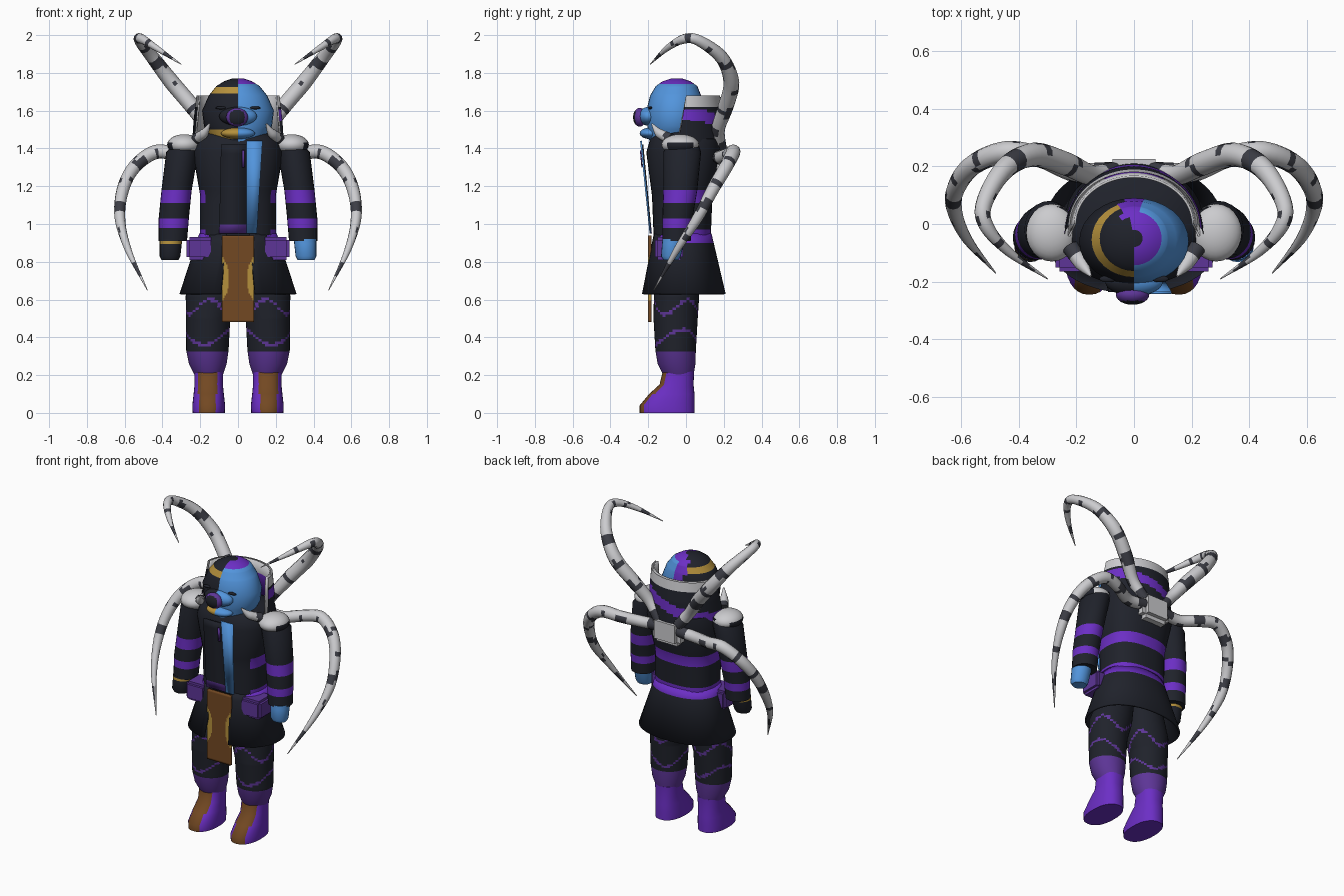
import bpy, bmesh
from math import sin, cos, pi, atan2, copysign, hypot
from mathutils import Vector, Quaternion

if "Cube" in bpy.data.objects:
    bpy.data.objects.remove(bpy.data.objects["Cube"])

COLOURS = {
    "dark_cloth": (.014, .016, .024), "bright_purple": (.15, .028, .56),
    "dull_purple": (.11, .036, .31), "sky_blue": (.085, .3, .72),
    "bone_grey": (.6, .6, .62), "charcoal": (.045, .047, .06),
    "brown_leather": (.17, .065, .016), "gold": (.46, .28, .045)}
DARK, PURPLE, DULL, BLUE, GREY, CHAR, BROWN, GOLD = range(8)
mats = []
for label, rgb in COLOURS.items():
    m = bpy.data.materials.new(label)
    m.use_nodes = True
    m.diffuse_color = (*rgb, 1)
    m.node_tree.nodes["Principled BSDF"].inputs["Base Color"].default_value = (*rgb, 1)
    mats.append(m)


def finish(name, bm, rule, thick=0):
    """Turn a bmesh into an object; rule is a colour index or f(face centre)."""
    bmesh.ops.recalc_face_normals(bm, faces=bm.faces)
    for f in bm.faces:
        f.material_index = rule(f.calc_center_median()) if callable(rule) else rule
    me = bpy.data.meshes.new(name)
    bm.to_mesh(me)
    bm.free()
    ob = bpy.data.objects.new(name, me)
    for m in mats:
        me.materials.append(m)
    bpy.context.collection.objects.link(ob)
    if thick:
        ob.modifiers.new("thickness", "SOLIDIFY").thickness = thick
    bpy.ops.object.select_all(action="DESELECT")
    ob.select_set(True)
    bpy.context.view_layer.objects.active = ob
    bpy.ops.object.shade_smooth_by_angle(angle=.7)
    return ob


def skin(rows, closed=True, caps=True):
    bm = bmesh.new()
    vs = [[bm.verts.new(p) for p in row] for row in rows]
    n = len(vs[0])
    for a, b in zip(vs, vs[1:]):
        for k in range(n if closed else n - 1):
            j = (k + 1) % n
            bm.faces.new((a[k], a[j], b[j], b[k]))
    if caps and closed:
        bm.faces.new(vs[0])
        bm.faces.new(vs[-1])
    return bm


def loft(name, rings, rule, cuts=(), n=32, e=2, span=2 * pi, caps=True, thick=0, drop=None):
    """Stack of (z, cx, cy, rx, ry) ovals; cuts adds rings at colour borders."""
    full = list(rings)
    for z in cuts:
        for a, b in zip(rings, rings[1:]):
            if a[0] + .003 < z < b[0] - .003:
                t = (z - a[0]) / (b[0] - a[0])
                full.append(tuple(p + (q - p) * t for p, q in zip(a, b)))
    closed = span > 6
    bend = lambda v: copysign(abs(v) ** (2 / e), v)
    rows = []
    for z, cx, cy, rx, ry in sorted(full):
        angles = [span * k / n for k in range(n if closed else n + 1)]
        rows.append([(cx + rx * bend(cos(a)), cy + ry * bend(sin(a)), z) for a in angles])
    bm = skin(rows, closed, caps)
    if drop:
        bmesh.ops.delete(bm, geom=[f for f in bm.faces if drop(f.calc_center_median())],
                         context="FACES")
    return finish(name, bm, rule, thick)


def ball(name, centre, radii, rule):
    bm = bmesh.new()
    bmesh.ops.create_uvsphere(bm, u_segments=24, v_segments=14, radius=1)
    for v in bm.verts:
        v.co = Vector(c + r * p for c, r, p in zip(centre, radii, v.co))
    return finish(name, bm, rule)


def box(name, centre, size, rule, bevel=.015):
    bm = bmesh.new()
    bmesh.ops.create_cube(bm, size=1)
    for v in bm.verts:
        v.co = Vector(c + s * p for c, s, p in zip(centre, size, v.co))
    bmesh.ops.bevel(bm, geom=bm.edges[:], offset=bevel, segments=2, affect="EDGES")
    return finish(name, bm, rule)


def plate(name, low, high, rule, rows=1, cols=1, thick=.009):
    """Sloping panel between two edges given as (z, y, x_left, x_right)."""
    grid = []
    for i in range(rows + 1):
        z, y, xl, xr = (p + (q - p) * i / rows for p, q in zip(low, high))
        grid.append([(xl + (xr - xl) * k / cols, y, z) for k in range(cols + 1)])
    return finish(name, skin(grid, closed=False), rule, thick)


def tube(name, pts, radii, bands, steps=6, n=12):
    """Tapered limb along a smooth path, with dark patches in chosen bands."""
    P = [Vector(p) for p in pts]
    P = [2 * P[0] - P[1]] + P + [2 * P[-1] - P[-2]]
    path = []
    for i in range(1, len(P) - 2):
        a, b, c, d = P[i - 1:i + 3]
        for s in range(steps):
            t = s / steps
            co = (2 * b + (c - a) * t + (2 * a - 5 * b + 4 * c - d) * t * t
                  + (3 * b - a - 3 * c + d) * t ** 3) / 2
            path.append((co, radii[i - 1] + (radii[i] - radii[i - 1]) * t))
    path.append((P[-2], radii[-1]))
    rows, q, old = [], Quaternion(), Vector((0, 0, 1))
    for i, (co, r) in enumerate(path):
        t = (path[min(i + 1, len(path) - 1)][0] - path[max(i - 1, 0)][0]).normalized()
        q, old = old.rotation_difference(t) @ q, t
        rows.append([co + q @ Vector((r * cos(2 * pi * k / n), r * sin(2 * pi * k / n), 0))
                     for k in range(n)])

    def patch(c):
        i = min(range(len(path)), key=lambda k: (path[k][0] - c).length)
        return CHAR if i % 11 in bands and (c - path[i][0]).z < .02 or i < 3 else GREY
    finish(name, skin(rows), patch)


def steps(a, b, d):
    return [a + d * k for k in range(int((b - a) / d) + 1)]


# Coat body, skirt and belt
loft("coat_body", [(.9, 0, -.02, .2, .15), (1.15, 0, -.02, .2, .16), (1.38, 0, -.01, .24, .2),
                   (1.45, 0, 0, .22, .19), (1.5, 0, -.02, .14, .13)],
     lambda c: PURPLE if (1.11 < c.z < 1.18 or c.z < .97) and c.y > -.12 else DARK,
     cuts=(.97, 1.11, 1.18), e=2.5)
loft("coat_skirt", [(.63, 0, -.015, .31, .225), (.95, 0, -.02, .205, .155)],
     lambda c: PURPLE if c.z > .9 and c.y > -.14 else DARK, cuts=(.9,), n=48, e=2.2,
     caps=False, thick=.012, drop=lambda c: abs(c.x) < .075 and c.y < 0)

# Front panels and hanging apron
plate("chest_panel", (.95, -.19, -.1, .045), (1.42, -.235, -.09, .045),
      lambda c: DULL if c.z < 1.0 else DARK, rows=10)
plate("chest_stripe", (.95, -.193, .045, .1), (1.44, -.243, .045, .13), BLUE)
plate("chest_mark", (1.3, -.236, .02, .035), (1.39, -.244, .02, .035), DULL, thick=.006)
plate("apron", (.48, -.2, -.085, .085), (.94, -.2, -.085, .085),
      lambda c: GOLD if ((abs(c.x) - .085) / .035) ** 2 + ((c.z - .71) / .11) ** 2 < 1 else BROWN,
      rows=36, cols=24, thick=.018)

# Raised open-fronted collar with pale rim and lining
loft("collar", [(1.4, 0, -.05, .245, .26), (1.55, 0, -.02, .235, .22), (1.68, 0, 0, .22, .18)],
     lambda c: GREY if c.z > 1.62 else PURPLE if abs(c.z - 1.51 - .3 * c.x) < .032 else DARK,
     cuts=steps(1.41, 1.67, .015), n=48, span=pi)
loft("collar_lining", [(1.42, 0, -.05, .225, .24), (1.68, 0, 0, .2, .16)],
     lambda c: PURPLE if abs(c.x) < .1 and c.z < 1.6 else GREY,
     cuts=(1.6,), n=32, span=pi, thick=-.008)


# Two-toned head
def head_rule(c):
    r = hypot(c.x, c.y + .05)
    if c.z > 1.6 and c.y > 0 and -.045 < c.x < .03:
        return PURPLE
    if c.x > 0:
        return PURPLE if c.z > 1.74 and r > .03 else BLUE
    return GOLD if 1.69 < c.z < 1.725 or 1.45 < c.z < 1.5 and c.y < 0 else DARK


loft("head", [(1.4, 0, -.07, .12, .12), (1.45, 0, -.065, .145, .13), (1.52, 0, -.06, .18, .145),
              (1.6, 0, -.06, .19, .15), (1.68, 0, -.055, .155, .135),
              (1.73, 0, -.05, .115, .11), (1.755, 0, -.05, .075, .075), (1.77, 0, -.05, .03, .03)],
     head_rule, cuts=(1.5, 1.69, 1.725, 1.742))
half = lambda c: BLUE if c.x > 0 else DARK
ball("snout", (0, -.2, 1.57), (.1, .05, .05), half)
ball("jaw", (0, -.19, 1.48), (.09, .055, .03), lambda c: BLUE if c.x > 0 else GOLD)
ball("nose", (-.005, -.245, 1.565), (.058, .035, .05),
     lambda c: DARK if hypot(c.x + .005, c.z - 1.565) < .042 else DULL)
for s, side in ((1, "left"), (-1, "right")):
    ball(side + "_eye", (s * .09, -.19, 1.615), (.03, .012, .008), DARK)

# Pack that holds the extra limbs
box("back_pack", (0, .18, 1.35), (.2, .09, .17), GREY, .025)

for s, side in ((1, "left"), (-1, "right")):
    # Sleeve and hand
    stripe = lambda c: PURPLE if 1.11 < c.z < 1.18 or .98 < c.z < 1.03 else DARK
    loft(side + "_sleeve", [(.91, s * .345, -.05, .075, .075), (1.03, s * .34, -.045, .08, .08),
                            (1.18, s * .325, -.03, .08, .09), (1.38, s * .295, -.02, .085, .1),
                            (1.44, s * .265, -.02, .065, .08)],
         stripe, cuts=(.98, 1.11), n=24)
    skin_rule = BLUE if s > 0 else (lambda c: GOLD if .895 < c.z < .91 else DARK)
    loft(side + "_hand", [(.81, s * .36, -.08, .045, .04), (.83, s * .36, -.08, .055, .052),
                          (.92, s * .355, -.065, .06, .06)], skin_rule, cuts=(.895, .91), n=20)
    # Pale shoulder guard and neck tooth
    ball(side + "_shoulder_guard", (s * .285, -.03, 1.42), (.09, .1, .055),
         lambda c: DARK if abs(c.x) > .34 and c.z < 1.43 and abs(c.y + .03) < .06 else GREY)
    tube(side + "_neck_tooth", [(s * .22, -.08, 1.45), (s * .18, -.14, 1.48),
                                (s * .15, -.18, 1.53)], (.03, .025, .004), ())
    # Hip pouch
    box(side + "_hip_pouch", (s * .2, -.09, .87), (.145, .15, .12), DULL)

    # Trouser leg with wavy markings
    def trouser(c):
        a = atan2(c.y + .05, abs(c.x) - .15)
        low = abs(c.z - .4 - .04 * sin(2 * a + 1)) < .009
        high = abs(c.z - .56 - .04 * sin(3 * a)) < .008
        return DULL if c.z < .325 or low or high else DARK
    loft(side + "_trouser", [(.2, s * .155, -.04, .075, .08), (.26, s * .16, -.05, .1, .1),
                             (.33, s * .162, -.055, .112, .107), (.5, s * .158, -.055, .117, .117),
                             (.62, s * .142, -.05, .135, .12), (.78, s * .11, -.03, .11, .1)],
         trouser, cuts=steps(.325, .64, .013), n=40)
    # Boot with leather front
    loft(side + "_boot", [(0, s * .155, -.1, .085, .145), (.04, s * .155, -.1, .087, .145),
                          (.1, s * .155, -.075, .08, .12), (.15, s * .155, -.05, .075, .09),
                          (.22, s * .155, -.04, .077, .083)],
         lambda c: BROWN if abs(abs(c.x) - .16) < .048 and c.y < -.07 and c.z > .001 else PURPLE,
         n=32, e=2.3)
    # Long curved extra limbs
    tube(side + "_upper_limb",
         [(s * .07, .18, 1.4), (s * .15, .17, 1.5), (s * .24, .21, 1.62), (s * .35, .24, 1.75),
          (s * .45, .19, 1.88), (s * .52, .07, 1.97), (s * .51, -.01, 1.98),
          (s * .43, -.1, 1.93), (s * .3, -.19, 1.845)],
         (.035, .036, .042, .042, .036, .029, .025, .016, .002), (0, 1, 6))
    tube(side + "_lower_limb",
         [(s * .07, .18, 1.36), (s * .2, .18, 1.35), (s * .32, .23, 1.37), (s * .44, .25, 1.38),
          (s * .55, .21, 1.3), (s * .61, .14, 1.18), (s * .625, .06, 1.03),
          (s * .58, -.05, .86), (s * .48, -.17, .65)],
         (.035, .036, .036, .038, .036, .033, .028, .018, .002), (0, 1, 6))
